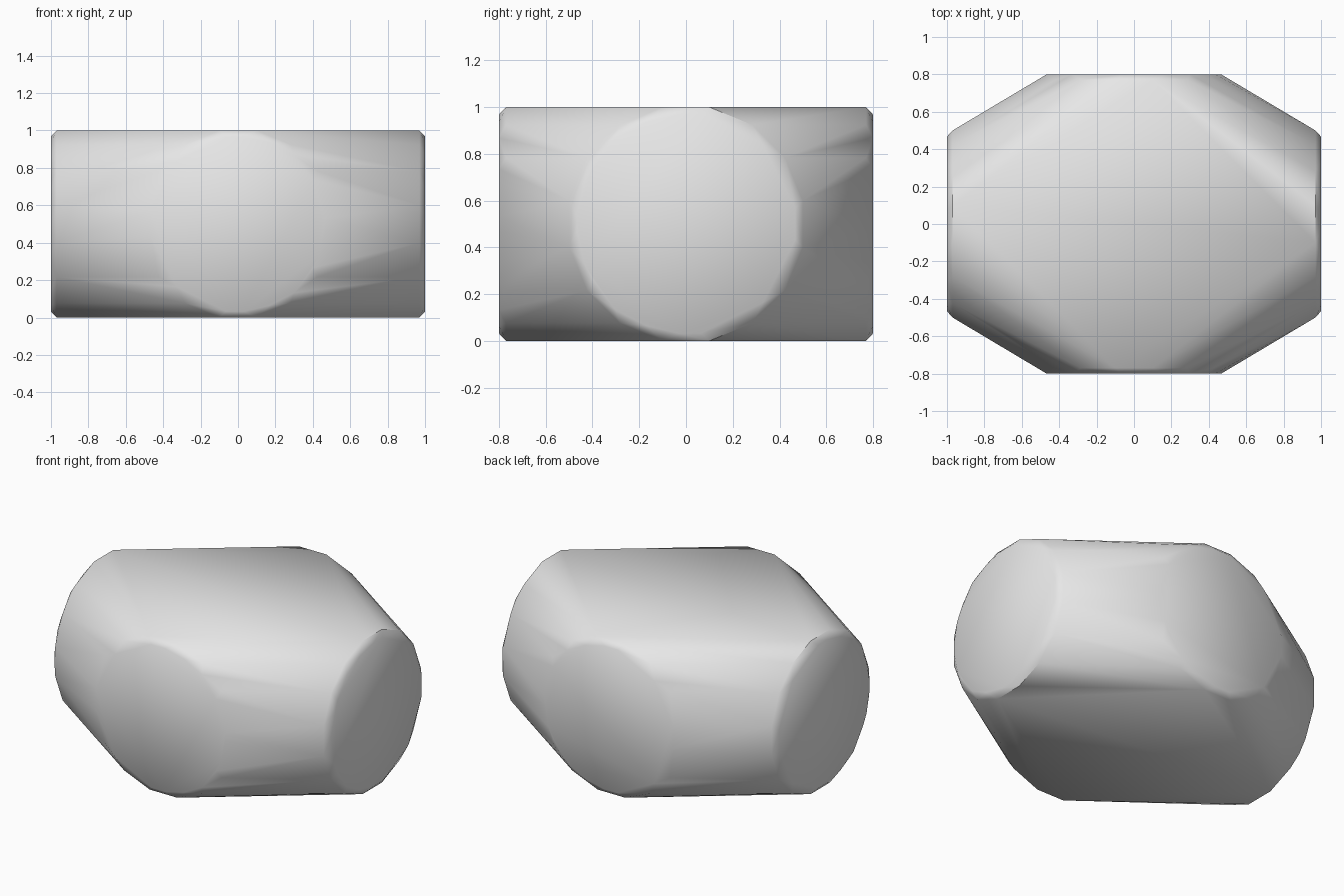
import bpy, bmesh, math

cube = bpy.data.objects.get("Cube")
if cube:
    bpy.data.objects.remove(cube, do_unlink=True)

RADIUS, CHAMFER, MID = 0.5, 0.03, 0.5

# Upper half of the end cap outline (across, up); mirrored below
HALF_CAP = [(0.467, 0.068), (0.33, 0.335), (0.065, 0.467), (-0.03, 0.468),
            (-0.17, 0.435), (-0.3, 0.368), (-0.4, 0.235), (-0.435, 0.168),
            (-0.466, 0.03)]
CAP = HALF_CAP + [(u, -v) for u, v in HALF_CAP]

# Sixteen-sided barrel section with a flat on top
corner = RADIUS / math.cos(math.pi / 16)
RING = [(corner * math.cos((k + 0.5) * math.pi / 8),
         corner * math.sin((k + 0.5) * math.pi / 8)) for k in range(16)]


def barrel_points(half_length, place):
    """Points of a chamfered barrel, placed along one axis."""
    points = []
    for side in (-1, 1):
        points += [place(side * half_length, u, v) for u, v in CAP]
        points += [place(side * (half_length - CHAMFER), u, v) for u, v in RING]
    return points


# Two crossing barrels wrapped in one skin
points = barrel_points(1.0, lambda d, u, v: (d, u, MID + v))
points += barrel_points(0.8, lambda d, u, v: (-u, d, MID + v))

bm = bmesh.new()
for p in points:
    bm.verts.new(p)
hull = bmesh.ops.convex_hull(bm, input=bm.verts[:])
loose = [v for v in bm.verts if not v.link_faces]
bmesh.ops.delete(bm, geom=loose, context='VERTS')
bmesh.ops.dissolve_limit(bm, angle_limit=math.radians(0.5),
                         verts=bm.verts[:], edges=bm.edges[:])
bmesh.ops.recalc_face_normals(bm, faces=bm.faces[:])

mesh = bpy.data.meshes.new("crossed_barrel_body")
bm.to_mesh(mesh)
bm.free()
body = bpy.data.objects.new("crossed_barrel_body", mesh)
bpy.context.collection.objects.link(body)

# Plain grey
grey = bpy.data.materials.new("light_grey")
grey.use_nodes = True
colour = (0.8, 0.8, 0.8, 1.0)
grey.diffuse_color = colour
grey.node_tree.nodes["Principled BSDF"].inputs["Base Color"].default_value = colour
mesh.materials.append(grey)

# Soft sides, crisp end caps
bpy.ops.object.select_all(action='DESELECT')
body.select_set(True)
bpy.context.view_layer.objects.active = body
bpy.ops.object.shade_smooth_by_angle(angle=math.radians(35))
